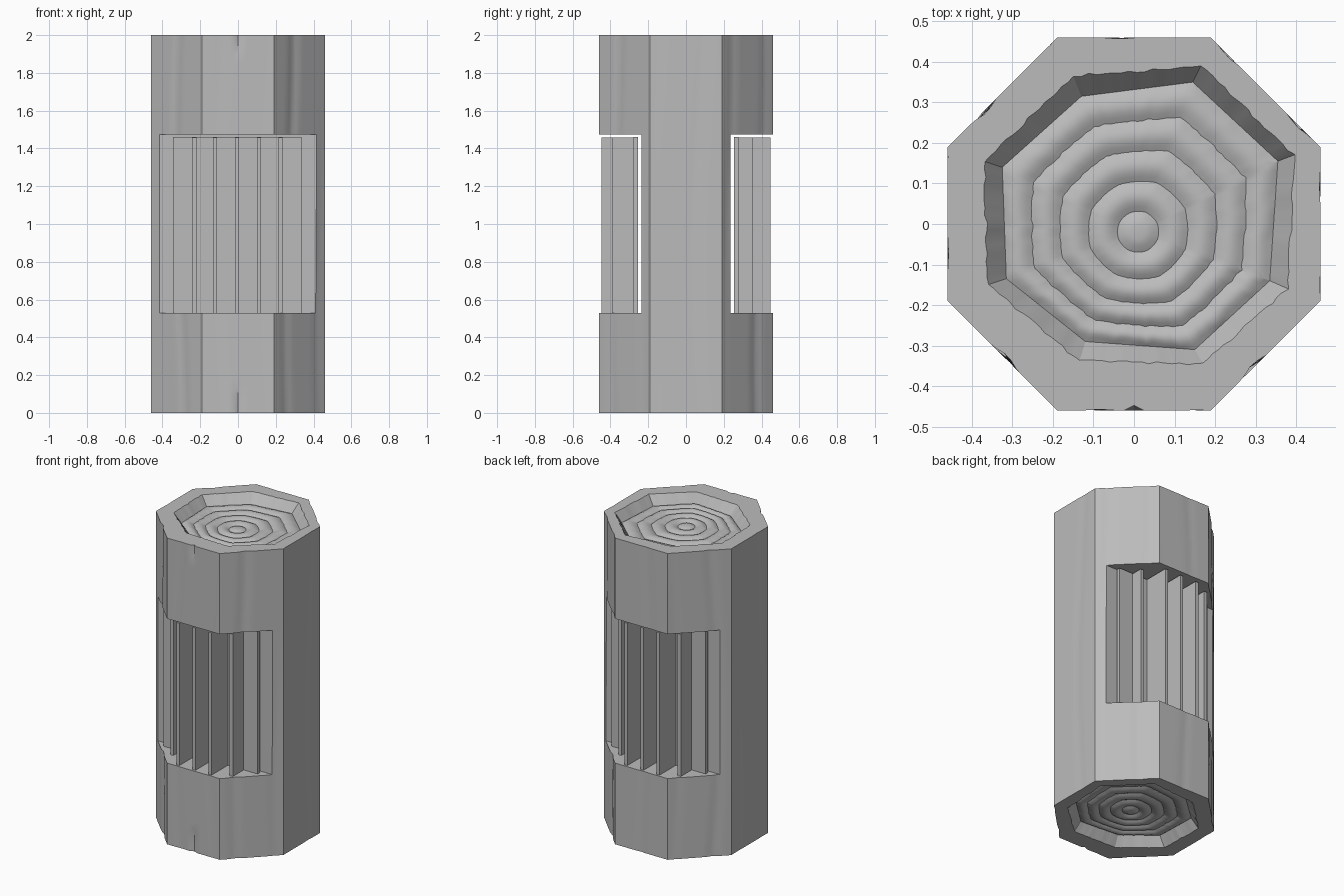
import bpy, bmesh, math, random
from mathutils import Vector, Matrix

random.seed(4)
SEG = 16            # samples along each of the eight sides
TOP = 2.0

cube = bpy.data.objects.get("Cube")
if cube:
    bpy.data.objects.remove(cube, do_unlink=True)

grey = bpy.data.materials.new("plain_grey")
grey.use_nodes = True
colour = (0.5, 0.5, 0.5, 1)
grey.diffuse_color = colour
grey.node_tree.nodes["Principled BSDF"].inputs["Base Color"].default_value = colour


def make_object(name, bm):
    bmesh.ops.recalc_face_normals(bm, faces=bm.faces)
    mesh = bpy.data.meshes.new(name)
    bm.to_mesh(mesh)
    bm.free()
    mesh.materials.append(grey)
    obj = bpy.data.objects.new(name, mesh)
    bpy.context.collection.objects.link(obj)
    return obj


def add_box(bm, x0, x1, y0, y1, z0, z1):
    size = Matrix.Diagonal((x1 - x0, y1 - y0, z1 - z0, 1))
    mid = Matrix.Translation(((x0 + x1) / 2, (y0 + y1) / 2, (z0 + z1) / 2))
    bmesh.ops.create_cube(bm, size=1, matrix=mid @ size)


def outline(corners):
    """Sample an eight-cornered outline evenly along its sides."""
    pts = [Vector(c) for c in corners]
    return [pts[k].lerp(pts[(k + 1) % 8], i / SEG) for k in range(8) for i in range(SEG)]


# Outlines, counter-clockwise from the lower right corner
outer = outline([(.46, -.19), (.46, .19), (.19, .46), (-.19, .46),
                 (-.46, .19), (-.46, -.19), (-.19, -.46), (.19, -.46)])
rim = outline([(.38, -.16), (.395, .17), (.165, .39), (-.15, .365),
               (-.37, .155), (-.36, -.15), (-.135, -.338), (.17, -.345)])
floor = outline([(.335, -.14), (.355, .155), (.145, .35), (-.13, .315),
                 (-.325, .14), (-.315, -.135), (-.12, -.29), (.15, -.31)])
centre = Vector((.01, -.02))
phases = [random.random() for _ in range(8)]
wobble = [random.uniform(-.012, .012) for _ in outer]


def worn_side(z):
    """Outer loop with shallow weathered grooves running up each side."""
    loop = []
    for n, p in enumerate(outer):
        side, u = n // SEG, (n % SEG) / SEG
        amp = .009 if side % 2 else .003
        wave = math.sin(2 * math.pi * (1.5 * u + .14 * math.sin(2 * z + side) + phases[side]))
        dent = amp * max(0, wave) ** 4 * math.sin(math.pi * u)
        # split at both ends of the front
        if side == 6 and n % SEG == SEG // 2 and (z < .15 or z > 1.9):
            dent = .012
        q = p * (1 - dent / .46)
        loop.append((q.x, q.y, z))
    return loop


def ring_loop(s):
    """One loop of the growth-ring floor, rounder towards the middle."""
    loop = []
    for n, p in enumerate(floor):
        d = p - centre
        radius = s * (d.length * s + .34 * (1 - s))
        if s < 1:
            radius *= 1 + wobble[n] * s
        q = centre + d.normalized() * radius
        h = .013 * abs(math.sin(math.pi * (s - .15) / .2125))
        loop.append((q.x, q.y, -.06 + h))
    return loop


def bridge(bm, a, b):
    for i in range(len(a)):
        j = (i + 1) % len(a)
        bm.faces.new((a[i], a[j], b[j], b[i]))


# Octagonal log with a ringed recess in each end
bm = bmesh.new()
levels = [TOP * i / 40 for i in range(41)]
sides = [[bm.verts.new(c) for c in worn_side(z)] for z in levels]
for a, b in zip(sides, sides[1:]):
    bridge(bm, a, b)

steps = [1 - .2125 * k / 6 for k in range(25)] + [.1, .05]
for edge, at_top in ((sides[-1], True), (sides[0], False)):
    def place(c):
        return bm.verts.new((c[0], c[1], TOP + c[2] if at_top else -c[2]))
    rim_pts = [centre + (p - centre) * (1 + .8 * w) for p, w in zip(rim, wobble)]
    loops = [edge, [place((p.x, p.y, 0)) for p in rim_pts]]
    loops += [[place(c) for c in ring_loop(s)] for s in steps]
    for a, b in zip(loops, loops[1:]):
        bridge(bm, a, b)
    tip = place((centre.x, centre.y, -.048))
    last = loops[-1]
    for i in range(len(last)):
        bm.faces.new((last[i], last[(i + 1) % len(last)], tip))
log = make_object("log_body", bm)

# Openings through the front and back
bm = bmesh.new()
for y0, y1 in ((-.7, -.235), (.235, .7)):
    add_box(bm, -.7, .7, y0, y1, .53, 1.473)
cutter = make_object("opening_cutter", bm)
cutter.hide_render = True
cut = log.modifiers.new("openings", 'BOOLEAN')
cut.operation = 'DIFFERENCE'
cut.solver = 'EXACT'
cut.object = cutter
bpy.ops.object.select_all(action='DESELECT')
bpy.context.view_layer.objects.active = log
log.select_set(True)
bpy.ops.object.modifier_apply(modifier=cut.name)
bpy.data.objects.remove(cutter, do_unlink=True)
bpy.ops.object.shade_smooth_by_angle(angle=math.radians(28))

# Finned panels: a thin backing plate with upright fins
fins = [(-.232, -.352), (-.122, -.447), (-.006, -.447), (.111, -.447), (.225, -.391)]
for name, turn in (("front_fins", 0), ("back_fins", math.pi)):
    bm = bmesh.new()
    add_box(bm, -.344, .336, -.278, -.255, .53, 1.46)
    for x, tip_y in fins:
        add_box(bm, x - .011, x + .011, tip_y, -.27, .53, 1.459)
    bm.transform(Matrix.Rotation(turn, 4, 'Z'))
    make_object(name, bm)
